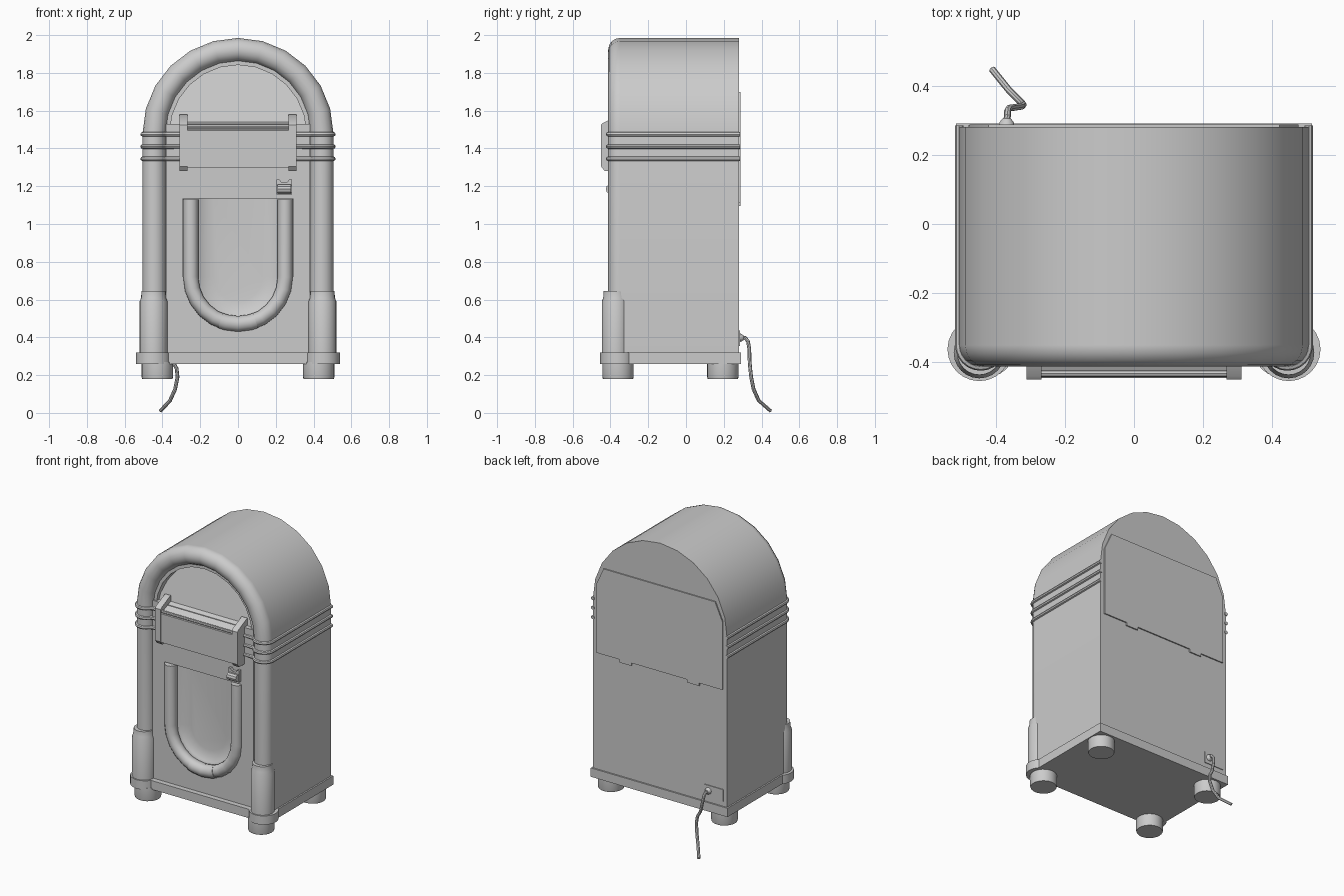
import bpy, bmesh
from math import sin, cos, pi, radians

if "Cube" in bpy.data.objects:
    bpy.data.objects.remove(bpy.data.objects["Cube"])


def arch(r, z0, zc=1.48, n=12, up=1):
    """Arch (or U if up=-1) outline in x-z, open at z0."""
    arc = [(r * cos(pi * i / n), zc + up * r * sin(pi * i / n)) for i in range(n + 1)]
    return [(r, z0)] + arc + [(-r, z0)]


def loft(name, loops, cap_first=True, cap_last=True):
    bm = bmesh.new()
    rings = [[bm.verts.new(p) for p in loop] for loop in loops]
    n = len(rings[0])
    for a, b in zip(rings, rings[1:]):
        for i in range(n):
            j = (i + 1) % n
            bm.faces.new((a[i], a[j], b[j], b[i]))
    if cap_first:
        bm.faces.new(rings[0])
    if cap_last:
        bm.faces.new(rings[-1])
    bmesh.ops.recalc_face_normals(bm, faces=bm.faces)
    me = bpy.data.meshes.new(name)
    bm.to_mesh(me)
    bm.free()
    ob = bpy.data.objects.new(name, me)
    bpy.context.collection.objects.link(ob)
    return ob


def at_y(pts, y):
    return [(x, y, z) for x, z in pts]


def prism(name, pts, y0, y1):
    return loft(name, [at_y(pts, y0), at_y(pts, y1)])


def box(name, x0, x1, y0, y1, z0, z1):
    return prism(name, [(x0, z0), (x1, z0), (x1, z1), (x0, z1)], y0, y1)


def lathe(name, x, y, prof, n=24):
    return loft(name, [[(x + r * cos(2 * pi * i / n), y + r * sin(2 * pi * i / n), z)
                        for i in range(n)] for r, z in prof])


def curve_mesh(name, loops, cyclic, setup):
    cu = bpy.data.curves.new(name, 'CURVE')
    setup(cu)
    for pts in loops:
        s = cu.splines.new('POLY')
        s.points.add(len(pts) - 1)
        for p, c in zip(s.points, pts):
            p.co = (*c, 1)
        s.use_cyclic_u = cyclic
    ob = bpy.data.objects.new(name, cu)
    bpy.context.collection.objects.link(ob)
    bpy.ops.object.select_all(action='DESELECT')
    ob.select_set(True)
    bpy.context.view_layer.objects.active = ob
    bpy.ops.object.convert(target='MESH')
    return bpy.context.view_layer.objects.active


def tube(name, pts, r, res=4):
    def setup(cu):
        cu.dimensions = '3D'
        cu.bevel_depth, cu.bevel_resolution, cu.use_fill_caps = r, res, True
    return curve_mesh(name, [pts], False, setup)


def holed_plate(name, loops, y0, y1):
    def setup(cu):
        cu.dimensions, cu.fill_mode, cu.extrude = '2D', 'BOTH', (y1 - y0) / 2
    ob = curve_mesh(name, [[(x, z, 0) for x, z in l] for l in loops], True, setup)
    ob.rotation_euler.x = radians(90)
    ob.location.y = (y0 + y1) / 2
    return ob


# arched cabinet with a recessed front
outer, inner = arch(0.505, 0.32), arch(0.39, 0.34)
loft("cabinet", [at_y(outer, 0.28), at_y(outer, -0.35), at_y(inner, -0.35), at_y(inner, -0.26)])

# big arched light tube
tube("arch_tube", [(x, -0.35, z) for x, z in arch(0.443, 0.5)], 0.062, 6)

# window frame and tilted window
holed_plate("window_frame", [arch(0.392, 1.5), arch(0.362, 1.515)], -0.365, -0.25)
glass = arch(0.37, 1.5)
loft("window", [[(x, -0.35 + (z - 1.5) * 0.24, z) for x, z in glass], at_y(glass, -0.25)])

# front panel with U-shaped opening
holed_plate("front_panel", [[(-0.38, 0.32), (0.38, 0.32), (0.38, 1.53), (-0.38, 1.53)],
                            arch(0.29, 1.135, 0.72, up=-1)], -0.375, -0.26)

# dished grille inside the opening
dish = [(0.29, -0.345), (0.215, -0.345), (0.2, -0.335), (0.17, -0.322), (0.13, -0.315)]
loft("grille", [at_y(arch(r, 1.135, 0.72, up=-1), y) for r, y in dish], cap_first=False)

# U-shaped light tube and its bottom clip
tube("grille_tube", [(x, -0.365, z) for x, z in arch(0.25, 1.13, 0.72, up=-1)], 0.04)
tube("grille_tube_clip", [(0.25 * sin(a), -0.365, 0.72 - 0.25 * cos(a))
                          for a in (-0.38, -0.26, 0, 0.26, 0.38)], 0.043)

# selector desk: body, sloped top and end cheeks
desk = [(-0.445, 1.30), (-0.445, 1.495), (-0.43, 1.505), (-0.34, 1.54), (-0.34, 1.30)]
cheek = [(-0.45, 1.305), (-0.45, 1.525), (-0.44, 1.535), (-0.345, 1.58), (-0.34, 1.58),
         (-0.34, 1.28), (-0.43, 1.28)]
loft("selector_desk", [[(x, y, z) for y, z in desk] for x in (-0.29, 0.29)])
for s, side in ((-1, "left"), (1, "right")):
    loft(side + "_selector_cheek", [[(s * x, y, z) for y, z in cheek] for x in (0.268, 0.31)])
tube("selector_ledge", [(-0.27, -0.432, 1.505), (0.27, -0.432, 1.505)], 0.01, 2)

# coin slot block
prism("coin_slot", [(0.205, 1.155), (0.285, 1.155), (0.285, 1.235), (0.27, 1.235),
                    (0.26, 1.22), (0.23, 1.22), (0.22, 1.235), (0.205, 1.235)], -0.395, -0.37)
tube("coin_return", [(0.21, -0.40, 1.185), (0.28, -0.40, 1.185)], 0.025, 3)

for s, side in ((-1, "left"), (1, "right")):
    # trim bands wrapping the sides and tube
    for k, z in enumerate((1.345, 1.41, 1.475)):
        wrap = [(0.443 + 0.062 * cos(a), -0.35 + 0.062 * sin(a))
                for a in [radians(-150 + 15 * i) for i in range(11)]]
        path = [(0.30, -0.372), (0.375, -0.376)] + wrap + [(0.505, 0.285)]
        tube(f"{side}_trim_band_{k + 1}", [(s * x, y, z) for x, y in path], 0.012, 2)
    # front column sockets, collars and feet
    lathe(side + "_column", s * 0.447, -0.372,
          [(0.074, 0.30), (0.074, 0.59), (0.066, 0.61), (0.064, 0.645), (0.055, 0.645)])
    lathe(side + "_collar", s * 0.447, -0.362, [(0.092, 0.26), (0.092, 0.32)])
    for y, end in ((-0.36, "front"), (0.195, "back")):
        lathe(f"{side}_{end}_foot", s * 0.427, y, [(0.08, 0.18), (0.083, 0.19), (0.083, 0.27)])

# base plate
box("base_plate", -0.515, 0.515, -0.41, 0.29, 0.26, 0.32)

# back service panel with two tabs
half = [(0.21, 1.115), (0.21, 1.095), (0.30, 1.095), (0.30, 1.115),
        (0.475, 1.115), (0.475, 1.58), (0.42, 1.70)]
prism("back_panel", half + [(-x, z) for x, z in half[::-1]], 0.27, 0.288)

# power cord with socket plate
box("cord_plate", -0.48, -0.335, 0.27, 0.285, 0.355, 0.435)
loft("cord_socket", [[(-0.368 + r * cos(i * pi / 6), y, 0.398 + r * sin(i * pi / 6))
                      for i in range(12)] for r, y in ((0.024, 0.28), (0.02, 0.295), (0.012, 0.305))])
tube("power_cord", [(-0.368, 0.29, 0.398), (-0.366, 0.312, 0.398), (-0.365, 0.328, 0.38),
                    (-0.36, 0.335, 0.34), (-0.345, 0.337, 0.27), (-0.325, 0.34, 0.235),
                    (-0.32, 0.345, 0.19), (-0.333, 0.358, 0.125), (-0.36, 0.385, 0.065),
                    (-0.41, 0.447, 0.011)], 0.01, 2)

# smooth shading with sharp edges kept
for ob in bpy.context.scene.objects:
    bpy.ops.object.select_all(action='DESELECT')
    ob.select_set(True)
    bpy.context.view_layer.objects.active = ob
    bpy.ops.object.shade_smooth_by_angle(angle=radians(35))
